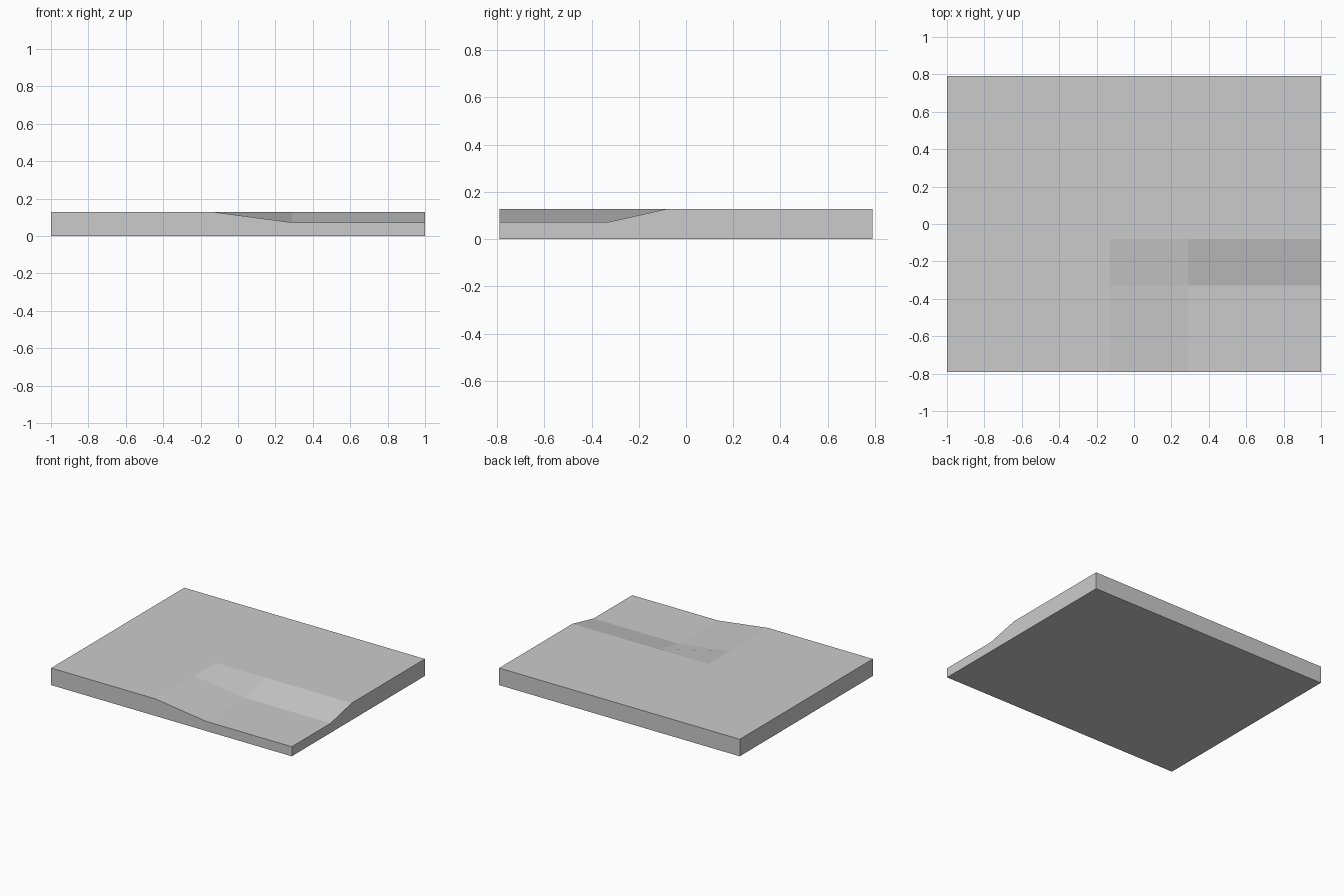
import bpy
import bmesh

if "Cube" in bpy.data.objects:
    bpy.data.objects.remove(bpy.data.objects["Cube"])

# Grid lines and heights of the slab
XS = (-1.0, -0.13, 0.29, 1.0)
YS = (-0.79, -0.33, -0.08, 0.79)
HIGH, LOW = 0.128, 0.072

grey = bpy.data.materials.new("plain grey")
grey.diffuse_color = (0.6, 0.6, 0.6, 1.0)
grey.use_nodes = True
grey.node_tree.nodes["Principled BSDF"].inputs["Base Color"].default_value = grey.diffuse_color

bm = bmesh.new()

# Top surface: one corner is lowered, with ramps leading down to it
top = [[bm.verts.new((x, y, LOW if i >= 2 and j <= 1 else HIGH))
        for j, y in enumerate(YS)] for i, x in enumerate(XS)]
for i in range(3):
    for j in range(3):
        bm.faces.new((top[i][j], top[i + 1][j], top[i + 1][j + 1], top[i][j + 1]))

# Side walls and flat underside
rim = ([top[i][0] for i in range(4)] + [top[3][j] for j in range(1, 4)]
       + [top[i][3] for i in (2, 1, 0)] + [top[0][j] for j in (2, 1)])
base = [bm.verts.new((v.co.x, v.co.y, 0.0)) for v in rim]
n = len(rim)
for k in range(n):
    m = (k + 1) % n
    bm.faces.new((base[k], base[m], rim[m], rim[k]))
bm.faces.new(base[::-1])

mesh = bpy.data.meshes.new("ramped_slab")
bm.to_mesh(mesh)
bm.free()
mesh.materials.append(grey)
slab = bpy.data.objects.new("ramped_slab", mesh)
bpy.context.collection.objects.link(slab)
